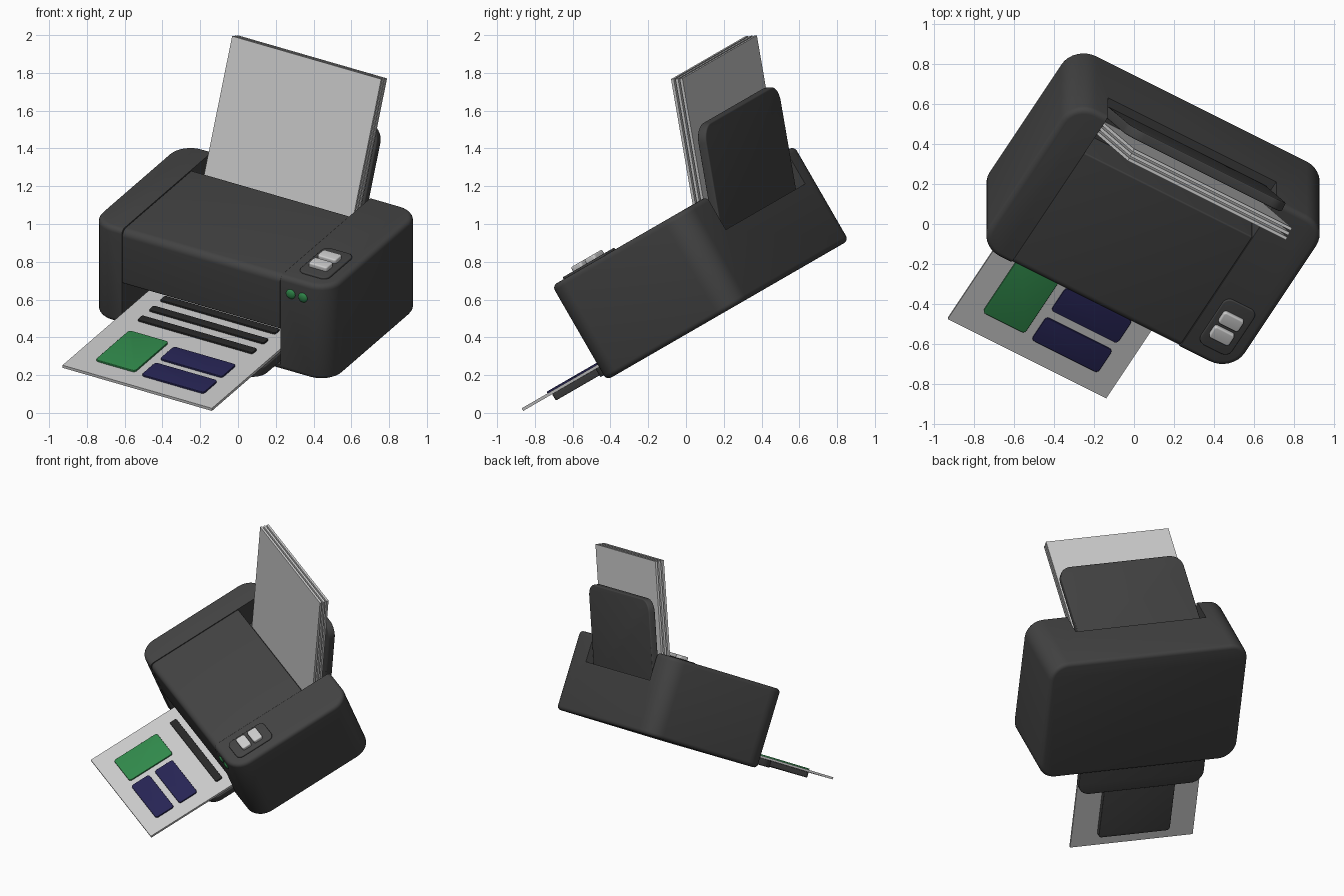
import bpy, bmesh
from math import sin, cos, pi, radians
from mathutils import Matrix

if "Cube" in bpy.data.objects:
    bpy.data.objects.remove(bpy.data.objects["Cube"])

# The whole printer is turned and tipped; parts are built in its own frame
WORLD = (Matrix.Translation((0.095, 0.2205, 0.543))
         @ Matrix.Rotation(radians(30), 4, 'X') @ Matrix.Rotation(radians(-30), 4, 'Z'))
FLAT = Matrix.Identity(4)
LEFT, RIGHT = -0.54, 0.43      # central channel between the side housings


def material(name, rgb):
    m = bpy.data.materials.new(name)
    m.diffuse_color = (*rgb, 1)
    m.use_nodes = True
    m.node_tree.nodes["Principled BSDF"].inputs["Base Color"].default_value = m.diffuse_color
    return m


DARK = material("dark_plastic", (0.055, 0.055, 0.055))
BLACK = material("print_black", (0.02, 0.02, 0.02))
GREEN = material("green", (0.03, 0.25, 0.07))
NAVY = material("navy", (0.02, 0.018, 0.09))


def finish(bm, name, mat, matrix):
    bmesh.ops.recalc_face_normals(bm, faces=bm.faces)
    mesh = bpy.data.meshes.new(name)
    bm.to_mesh(mesh)
    bm.free()
    ob = bpy.data.objects.new(name, mesh)
    bpy.context.collection.objects.link(ob)
    ob.matrix_world = WORLD @ matrix
    if mat:
        mesh.materials.append(mat)
    smooth(ob)
    return ob


def smooth(ob):
    bpy.ops.object.select_all(action='DESELECT')
    ob.select_set(True)
    bpy.context.view_layer.objects.active = ob
    bpy.ops.object.shade_smooth_by_angle(angle=radians(35))


def slab(name, x, y, z, radii=(0, 0, 0, 0), bevel=0, mat=None, matrix=FLAT, seg=8):
    """Extruded rectangle; radii run from (x0,y0) counter-clockwise."""
    bm = bmesh.new()
    corners = [(x[0], y[0], 1, 1), (x[1], y[0], -1, 1), (x[1], y[1], -1, -1), (x[0], y[1], 1, -1)]
    pts = []
    for i, ((px, py, sx, sy), r) in enumerate(zip(corners, radii)):
        if r == 0:
            pts.append((px, py))
            continue
        for k in range(seg + 1):
            a = pi + i * pi / 2 + k * pi / 2 / seg
            pts.append((px + sx * r + r * cos(a), py + sy * r + r * sin(a)))
    face = bm.faces.new([bm.verts.new((px, py, z[0])) for px, py in pts])
    ext = bmesh.ops.extrude_face_region(bm, geom=[face])
    bmesh.ops.translate(bm, vec=(0, 0, z[1] - z[0]),
                        verts=[g for g in ext["geom"] if isinstance(g, bmesh.types.BMVert)])
    if bevel:
        rim = [e for e in bm.edges if abs(e.verts[0].co.z - e.verts[1].co.z) < 1e-6]
        bmesh.ops.bevel(bm, geom=rim, offset=bevel, segments=4, profile=0.5, affect='EDGES')
    return finish(bm, name, mat, matrix)


# Housing, with the output opening and the rear paper channel cut out
housing = slab("housing", (-0.735, 0.735), (-0.485, 0.485), (0, 0.577), (0.13,) * 4, 0.028, DARK)
cuts = [slab("opening_cutter", (LEFT, RIGHT), (-1, 0.05), (0.035, 1)),
        slab("channel_cutter", (LEFT, RIGHT), (0.0, 1), (0.375, 1.1))]
for c in cuts:
    c.hide_render = True
    bpy.context.view_layer.objects.active = housing
    mod = housing.modifiers.new("cut", 'BOOLEAN')
    mod.operation, mod.object, mod.solver = 'DIFFERENCE', c, 'EXACT'
    bpy.ops.object.modifier_apply(modifier=mod.name)
    bpy.data.objects.remove(c)
smooth(housing)

# Lid: side profile (depth, height) extruded across the width
ACROSS = Matrix(((0, 0, 1, 0), (1, 0, 0, 0), (0, 1, 0, 0), (0, 0, 0, 1)))
slab("lid", (-0.485, 0.25), (0.25, 0.575), (LEFT + 0.002, RIGHT - 0.002),
     (0.012, 0, 0.008, 0.04), 0.004, DARK, ACROSS)

# Feed sheets and the support behind them, leaning back
LEAN = Matrix.Translation((0, 0.282, 0.375)) @ Matrix.Rotation(radians(67), 4, 'X')
for i in range(3):
    slab(f"feed_sheet_{i + 1}", (-0.513, 0.398), (0, 0.907),
         (-i * 0.026 - 0.016, -i * 0.026), matrix=LEAN)
slab("paper_support", (-0.513, 0.40), (-0.04, 0.638), (-0.145, -0.095),
     (0, 0, 0.09, 0.09), 0.008, DARK, LEAN)

# Output tray, extension and printed page
slab("output_tray", (-0.52, 0.41), (-0.68, 0.04), (0.03, 0.08), (0.09, 0.09, 0, 0), 0.006, DARK)
slab("tray_extension", (-0.32, 0.21), (-1.075, -0.6), (0.041, 0.08), (0.025, 0.025, 0, 0), 0.005, DARK)
slab("printed_page", (-0.513, 0.40), (-1.159, -0.1), (0.08, 0.096))


def printed(name, x, y, mat, r=0.018):
    slab(name, x, y, (0.094, 0.106), (r,) * 4, 0.003, mat, seg=4)


printed("page_picture", (-0.385, -0.142), (-1.035, -0.675), GREEN)
for i, v in enumerate((-0.975, -0.78)):
    printed(f"page_block_{i + 1}", (-0.095, 0.287), (v - 0.075, v + 0.075), NAVY)
for i in range(3):
    v = -0.53 + 0.12 * i
    printed(f"page_line_{i + 1}", (-0.405, 0.30), (v - 0.027, v + 0.027), BLACK, 0.012)

# Control panel with two buttons
slab("control_panel", (0.487, 0.667), (-0.405, -0.11), (0.56, 0.588), (0.04,) * 4, 0.006, DARK)
for i, v in enumerate((-0.306, -0.212)):
    slab(f"button_{i + 1}", (0.515, 0.63), (v - 0.036, v + 0.036), (0.58, 0.612), (0.015,) * 4, 0.008)

# Indicator lights on the front
for i, u in enumerate((0.493, 0.567)):
    bm = bmesh.new()
    bmesh.ops.create_uvsphere(bm, u_segments=20, v_segments=12, radius=0.028)
    finish(bm, f"indicator_light_{i + 1}", GREEN,
           Matrix.Translation((u, -0.484, 0.484)) @ Matrix.Diagonal((1, 0.5, 1, 1)))
